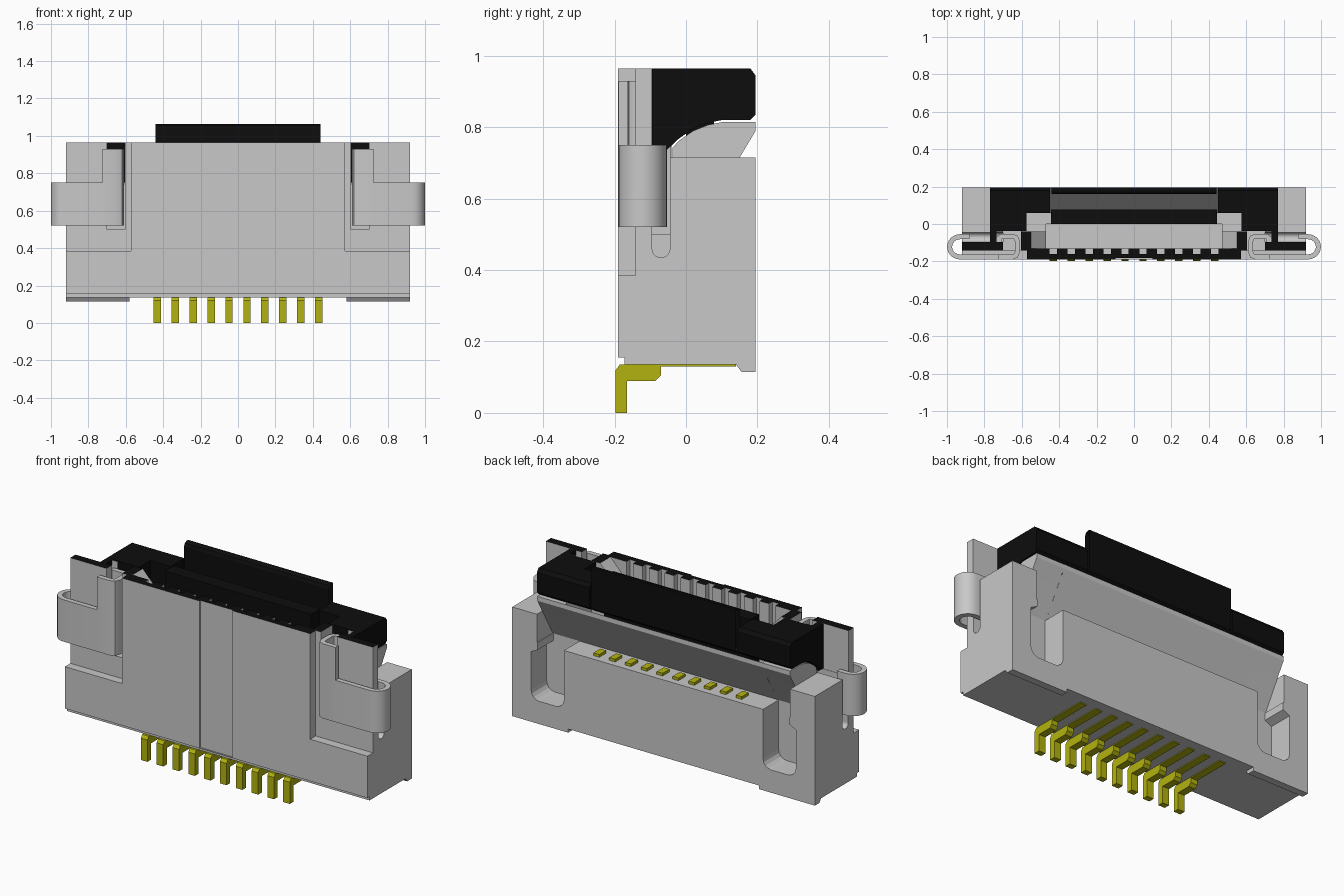
import bpy, bmesh, math

if "Cube" in bpy.data.objects:
    bpy.data.objects.remove(bpy.data.objects["Cube"])


def material(name, rgb):
    m = bpy.data.materials.new(name)
    m.diffuse_color = (*rgb, 1)
    m.use_nodes = True
    m.node_tree.nodes["Principled BSDF"].inputs["Base Color"].default_value = m.diffuse_color
    return m


GREY = material("light grey", (0.58, 0.58, 0.58))
BLACK = material("black", (0.004, 0.004, 0.004))
GOLD = material("gold", (0.45, 0.45, 0.005))


def prism(name, axis, pts, a, b, mat=GREY, side=1, caps=True):
    """Extrude a closed outline along an axis from a to b, mirrored in x by side."""
    def place(p, t):
        x, y, z = {'x': (t, p[0], p[1]), 'y': (p[0], t, p[1]), 'z': (p[0], p[1], t)}[axis]
        return (side * x, y, z)
    bm = bmesh.new()
    lo = [bm.verts.new(place(p, a)) for p in pts]
    hi = [bm.verts.new(place(p, b)) for p in pts]
    n = len(pts)
    for i in range(n):
        j = (i + 1) % n
        bm.faces.new((lo[i], lo[j], hi[j], hi[i]))
    if caps:
        bm.faces.new(lo)
        bm.faces.new(hi)
    bmesh.ops.recalc_face_normals(bm, faces=bm.faces)
    me = bpy.data.meshes.new(name)
    bm.to_mesh(me)
    bm.free()
    me.materials.append(mat)
    ob = bpy.data.objects.new(name, me)
    bpy.context.collection.objects.link(ob)
    return ob


def box(name, x0, x1, y0, y1, z0, z1, mat=GREY, side=1):
    return prism(name, 'x', [(y0, z0), (y1, z0), (y1, z1), (y0, z1)], x0, x1, mat, side)


def activate(ob):
    bpy.ops.object.select_all(action='DESELECT')
    ob.select_set(True)
    bpy.context.view_layer.objects.active = ob


def cut(ob, cutter):
    mod = ob.modifiers.new("cut", 'BOOLEAN')
    mod.operation = 'DIFFERENCE'
    mod.solver = 'EXACT'
    mod.object = cutter
    activate(ob)
    bpy.ops.object.modifier_apply(modifier=mod.name)
    bpy.data.objects.remove(cutter)


def strip(path, t):
    """Outline of a bent sheet of thickness t along a path."""
    left, right = [], []
    for i, p in enumerate(path):
        a, b = path[max(i - 1, 0)], path[min(i + 1, len(path) - 1)]
        d = math.hypot(b[0] - a[0], b[1] - a[1])
        nx, ny = -(b[1] - a[1]) / d * t / 2, (b[0] - a[0]) / d * t / 2
        left.append((p[0] + nx, p[1] + ny))
        right.append((p[0] - nx, p[1] - ny))
    return left + right[::-1]


def u_slot(c, r, bottom, top):
    """Slot outline with a round bottom."""
    arc = [(c - r * math.cos(k * math.pi / 10), bottom + r - r * math.sin(k * math.pi / 10)) for k in range(11)]
    return arc + [(c + r, top), (c - r, top)]


PINS = [(i - 4.5) * 0.0962 for i in range(10)]

# Housing: one block with pockets cut out
housing = prism("housing", 'x', [(-0.172, 0.135), (0.195, 0.135), (0.195, 0.965), (-0.19, 0.965),
                                 (-0.19, 0.155), (-0.172, 0.155)], -0.92, 0.92)
cut(housing, box("cut_actuator", -0.77, 0.77, -0.04, 0.3, 0.56, 1.2))
cut(housing, prism("cut_cavity", 'y', [(-0.47, 0.4), (0.47, 0.4), (0.47, 0.88), (0.56, 0.975),
                                       (0.56, 1.1), (-0.56, 1.1), (-0.56, 0.975), (-0.47, 0.88)], -0.13, 0.0))
cut(housing, box("cut_front_groove", -0.1, 0.1, -0.3, -0.182, 0.157, 1.2))
for s in (1, -1):
    cut(housing, box("cut_wing_top", 0.75, 1.2, -0.097, 0.3, 0.715, 1.2, side=s))
    cut(housing, prism("cut_slot", 'x', u_slot(-0.07, 0.025, 0.435, 1.2), 0.7, 1.2, side=s))
    cut(housing, box("cut_front_recess", 0.572, 1.2, -0.3, -0.142, 0.385, 1.2, side=s))
    cut(housing, box("cut_clip_pocket", 0.603, 0.701, -0.25, -0.03, 0.5, 1.2, side=s))
    r = 0.05
    arc = [(0.655 - r * math.cos(k * math.pi / 8), 0.24 + r - r * math.sin(k * math.pi / 8)) for k in range(5)]
    arc += [(0.755 + r * math.sin(k * math.pi / 8), 0.24 + r - r * math.cos(k * math.pi / 8)) for k in range(5)]
    cut(housing, prism("cut_rear_pocket", 'y', arc + [(0.805, 0.5), (0.765, 0.52), (0.765, 0.6), (0.605, 0.6)],
                       0.06, 0.3, side=s))
for x in PINS:
    cut(housing, box("cut_tooth", x - 0.02, x + 0.02, -0.16, -0.12, 0.5, 1.2))
# Top rim is black
housing.data.materials.clear()
housing.data.materials.append(GREY)
housing.data.materials.append(BLACK)
for p in housing.data.polygons:
    p.material_index = 1 if p.normal.z > 0.9 and p.center.z > 0.95 else 0

# Black actuator, its grey supports, feet and clips on each end
under = [(0.1, 0.82), (0.06, 0.812), (0.02, 0.796), (-0.02, 0.768)]
back = [(0.18, 0.965), (0.195, 0.945), (0.195, 0.835), (0.18, 0.82)]
hook = [(0.722, -0.1), (0.722, -0.075), (0.71, -0.066), (0.65, -0.066), (0.632, -0.072), (0.624, -0.09),
        (0.624, -0.15), (0.631, -0.169), (0.65, -0.176), (0.725, -0.176)]
loop = [(0.725, -0.176), (0.93, -0.176)]
loop += [(0.93 + 0.056 * math.sin(k * math.pi / 12), -0.122 - 0.054 * math.cos(k * math.pi / 12))
         for k in range(1, 12)] + [(0.93, -0.068), (0.88, -0.068)]
for s, tag in ((1, "right"), (-1, "left")):
    prism("actuator_outer_arm_" + tag, 'x', [(-0.095, 0.965)] + back + under +
          [(-0.055, 0.735), (-0.055, 0.72), (-0.095, 0.72)], 0.735, 0.77, BLACK, s)
    prism("actuator_arm_" + tag, 'x', [(-0.038, 0.965)] + back + under + [(-0.038, 0.752)],
          0.575, 0.735, BLACK, s)
    prism("actuator_inner_arm_" + tag, 'x', [(0.06, 0.965)] + back + [(0.1, 0.82), (0.06, 0.812)],
          0.45, 0.575, BLACK, s)
    prism("pivot_support_" + tag, 'x', [(-0.038, 0.56), (0.06, 0.56), (0.15, 0.715), (0.195, 0.79), (0.195, 0.814)] +
          [(y, z - 0.006) for y, z in under] + [(-0.038, 0.742)], 0.6, 0.768, GREY, s)
    prism("foot_" + tag, 'x', [(0.14, 0.136), (0.155, 0.115), (0.195, 0.115), (0.195, 0.136)], 0.58, 0.92, GREY, s)
    for part, path, top in (("clip_hook_", hook, 0.93), ("clip_loop_", loop, 0.75)):
        ob = prism(part + tag, 'z', strip(path, 0.027), 0.52, top, GREY, s)
        activate(ob)
        bpy.ops.object.shade_smooth_by_angle(angle=math.radians(40))

# Centre of the actuator: front bar and open-ended raised flap
box("actuator_front_bar", -0.445, 0.445, 0.0, 0.078, 0.62, 0.965, BLACK)
prism("actuator_flap", 'x', [(0.16, 0.84), (0.16, 1.04), (0.167, 1.056), (0.18, 1.063), (0.195, 1.063),
                             (0.195, 0.835), (0.18, 0.82)], -0.44, 0.44, BLACK, caps=False)

# Sloping sheet under the actuator, facing back and down
me = bpy.data.meshes.new("sloping_sheet")
me.from_pydata([(-0.6, 0.06, 0.56), (-0.6, 0.195, 0.79), (0.6, 0.195, 0.79), (0.6, 0.06, 0.56),
                (-0.6, 0.195, 0.815), (0.6, 0.195, 0.815)], [], [(0, 1, 2, 3), (1, 4, 5, 2)])
me.materials.append(GREY)
bpy.context.collection.objects.link(bpy.data.objects.new("sloping_sheet", me))

# Contacts: bent solder tail, strip along the bottom, pad on the rear ledge
tail = [(-0.197, 0), (-0.165, 0), (-0.165, 0.09), (-0.085, 0.09), (-0.07, 0.105),
        (-0.07, 0.136), (-0.185, 0.136), (-0.197, 0.12)]
for i, x in enumerate(PINS):
    prism(f"contact_tail_{i}", 'x', tail, x - 0.02, x + 0.02, GOLD)
    box(f"contact_strip_{i}", x - 0.02, x + 0.02, -0.075, 0.14, 0.13, 0.14, GOLD)
    box(f"contact_pad_{i}", x - 0.018, x + 0.018, 0.1, 0.16, 0.55, 0.575, GOLD)
